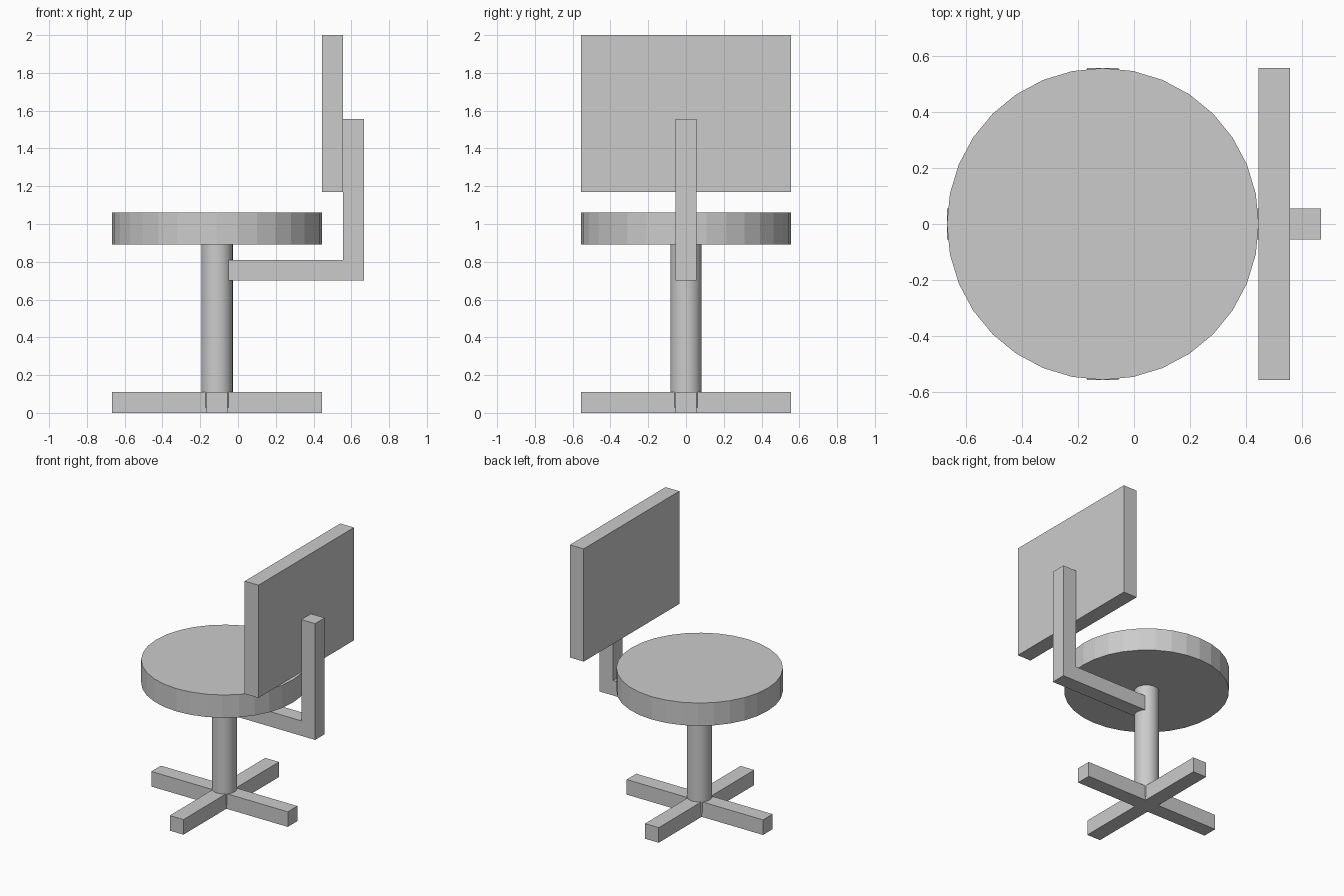
import bpy, bmesh
from mathutils import Vector

if "Cube" in bpy.data.objects:
    bpy.data.objects.remove(bpy.data.objects["Cube"])

CX = -0.111          # axis of the seat and pedestal
W = 0.0556           # half width of the bars

grey = bpy.data.materials.new("plain grey")
grey.diffuse_color = (0.6, 0.6, 0.6, 1)
grey.use_nodes = True
grey.node_tree.nodes["Principled BSDF"].inputs["Base Color"].default_value = grey.diffuse_color


def finish(name, bm):
    bmesh.ops.recalc_face_normals(bm, faces=bm.faces)
    mesh = bpy.data.meshes.new(name)
    bm.to_mesh(mesh)
    bm.free()
    mesh.materials.append(grey)
    ob = bpy.data.objects.new(name, mesh)
    bpy.context.collection.objects.link(ob)
    return ob


def prism(name, points, direction):
    """Extrude a closed outline along a vector."""
    bm = bmesh.new()
    face = bm.faces.new([bm.verts.new(p) for p in points])
    ext = bmesh.ops.extrude_face_region(bm, geom=[face], use_keep_orig=True)
    moved = [v for v in ext["geom"] if isinstance(v, bmesh.types.BMVert)]
    bmesh.ops.translate(bm, verts=moved, vec=Vector(direction))
    return finish(name, bm)


def cylinder(name, radius, z0, z1, sides=32):
    bm = bmesh.new()
    bmesh.ops.create_cone(bm, cap_ends=True, segments=sides, radius1=radius,
                          radius2=radius, depth=z1 - z0)
    bmesh.ops.translate(bm, verts=bm.verts, vec=(CX, 0, (z0 + z1) / 2))
    return finish(name, bm)


# Cross-shaped foot: one quarter outline turned four times
L = 0.5556
cross = []
x, y = Vector((1, 0)), Vector((0, 1))
for _ in range(4):
    for a, b in ((L, -W), (L, W), (W, W)):
        p = x * a + y * b
        cross.append((CX + p.x, p.y, 0))
    x, y = y, -x
prism("cross_foot", cross, (0, 0, 0.111))

# Pedestal and round seat
column = cylinder("pedestal", 0.0833, 0.028, 0.9)
bpy.context.view_layer.objects.active = column
column.select_set(True)
bpy.ops.object.shade_smooth_by_angle()
cylinder("seat", 0.5556, 0.892, 1.06)

# L-shaped bracket carrying the backrest
bracket = [(CX, 0.70), (0.667, 0.70), (0.667, 1.556),
           (0.5556, 1.556), (0.5556, 0.81), (CX, 0.81)]
prism("back_bracket", [(px, -W, pz) for px, pz in bracket], (0, 2 * W, 0))

# Backrest panel
panel = [(0.444, 1.17), (0.5556, 1.17), (0.5556, 2.0), (0.444, 2.0)]
prism("backrest", [(px, -L, pz) for px, pz in panel], (0, 2 * L, 0))
